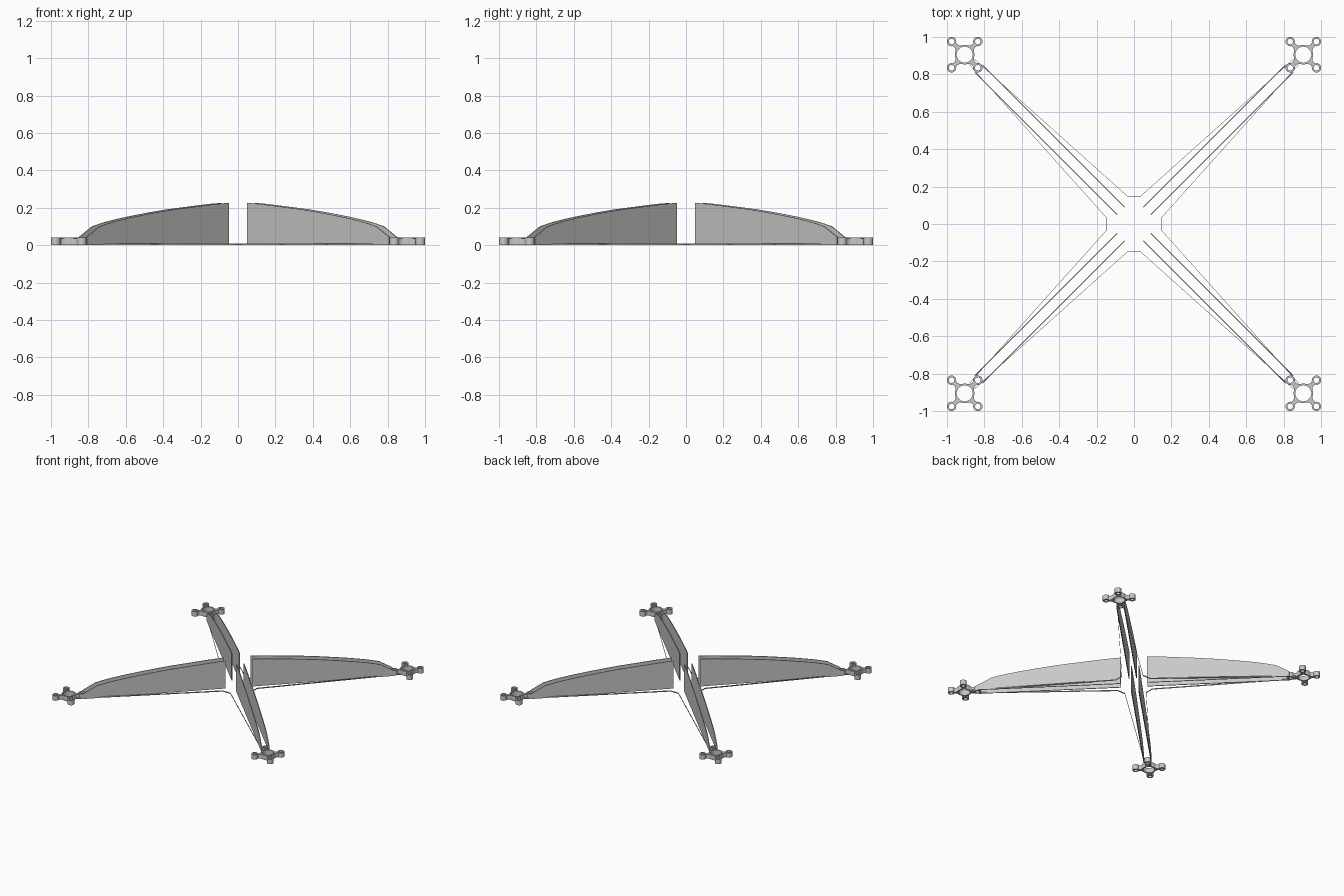
import bpy
import bmesh
from math import pi, cos, sin, radians
from mathutils import Matrix, Vector

cube = bpy.data.objects.get("Cube")
if cube:
    bpy.data.objects.remove(cube, do_unlink=True)

grey = bpy.data.materials.new("light_grey")
grey.use_nodes = True
colour = (0.58, 0.58, 0.58, 1)
grey.diffuse_color = colour
grey.node_tree.nodes["Principled BSDF"].inputs["Base Color"].default_value = colour

FOOT = 1.28       # distance of each foot from the centre, along its arm
FIN_OFFSET = 0.028
FIN_THICK = 0.006
FOOT_HEIGHT = 0.04


def finish(bm, name):
    bmesh.ops.recalc_face_normals(bm, faces=bm.faces)
    mesh = bpy.data.meshes.new(name)
    bm.to_mesh(mesh)
    bm.free()
    mesh.materials.append(grey)
    mesh.shade_smooth()
    mesh.set_sharp_from_angle(angle=radians(30))
    return mesh


def add_prism(bm, points, direction):
    face = bm.faces.new([bm.verts.new(p) for p in points])
    new = bmesh.ops.extrude_face_region(bm, geom=[face], use_keep_orig=True)["geom"]
    moved = [v for v in new if isinstance(v, bmesh.types.BMVert)]
    bmesh.ops.translate(bm, verts=moved, vec=direction)


def add_ring(bm, x, y, outer, inner, height, sides=32):
    section = [(outer, 0), (outer, height), (inner, height), (inner, 0)]
    loops = []
    for i in range(sides):
        a = 2 * pi * i / sides
        loops.append([bm.verts.new((x + r * cos(a), y + r * sin(a), z)) for r, z in section])
    for i in range(sides):
        a, b = loops[i], loops[(i + 1) % sides]
        for j in range(4):
            k = (j + 1) % 4
            bm.faces.new((a[j], b[j], b[k], a[k]))


# Curved fin wall, lying along +x before it is turned to its arm
outline = [(0.1, 0), (0.1, 0.225), (0.15, 0.223), (0.25, 0.215), (0.38, 0.203),
           (0.5, 0.192), (0.62, 0.178), (0.74, 0.162), (0.85, 0.146), (0.96, 0.127),
           (1.02, 0.114), (1.075, 0.1), (1.174, 0.043), (1.174, 0)]


def fin_mesh(side):
    bm = bmesh.new()
    y = side * FIN_OFFSET - FIN_THICK / 2
    add_prism(bm, [(x, y, z) for x, z in outline], Vector((0, FIN_THICK, 0)))
    return finish(bm, "fin")


# Foot bracket: hub ring, four tapered spokes and four end rings
def foot_mesh():
    bm = bmesh.new()
    add_ring(bm, FOOT, 0, 0.052, 0.043, FOOT_HEIGHT, 48)
    spoke = [(0.045, 0.026), (0.056, 0.015), (0.066, 0.011), (0.08, 0.013)]
    flat = spoke + [(x, -y) for x, y in reversed(spoke)]
    for i in range(4):
        turn = Matrix.Rotation(i * pi / 2, 3, "Z")
        centre = Vector((FOOT, 0, 0))
        points = [centre + turn @ Vector((x, y, 0)) for x, y in flat]
        add_prism(bm, points, Vector((0, 0, FOOT_HEIGHT - 0.005)))
        tip = centre + turn @ Vector((0.099, 0, 0))
        add_ring(bm, tip.x, tip.y, 0.025, 0.015, FOOT_HEIGHT, 24)
    return finish(bm, "foot")


# Thin low strip running from one foot to the next around the centre
def strip_mesh():
    bm = bmesh.new()
    path = [(1.225, 0.02), (0.13, 0.08), (0.08, 0.13), (0.02, 1.225)]
    low = [bm.verts.new((x, y, 0)) for x, y in path]
    high = [bm.verts.new((x, y, 0.009)) for x, y in path]
    for i in range(len(path) - 1):
        bm.faces.new((low[i], low[i + 1], high[i + 1], high[i]))
    return finish(bm, "base_strip")


parts = {"left_fin": fin_mesh(1), "right_fin": fin_mesh(-1),
         "foot": foot_mesh(), "base_strip": strip_mesh()}

# Repeat every part on the four diagonal arms
arms = ["back_left", "back_right", "front_right", "front_left"]
for i, arm in enumerate(arms):
    for part, mesh in parts.items():
        obj = bpy.data.objects.new(f"{arm}_arm_{part}", mesh)
        obj.rotation_euler.z = pi / 4 + i * pi / 2
        bpy.context.collection.objects.link(obj)
        if part == "base_strip":
            wall = obj.modifiers.new("thickness", "SOLIDIFY")
            wall.thickness = 0.002
            wall.offset = 0
